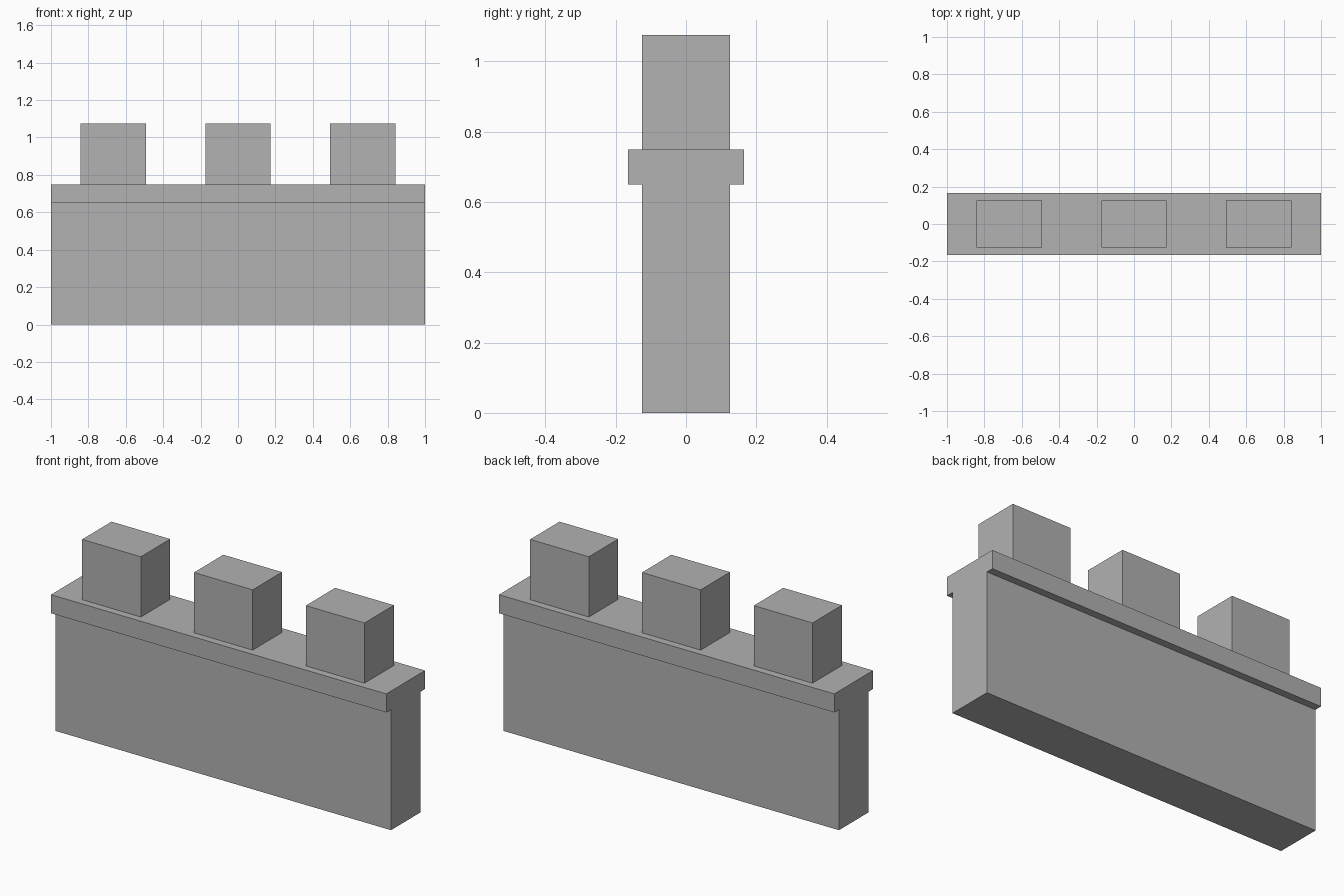
import bpy

cube = bpy.data.objects.get("Cube")
if cube:
    bpy.data.objects.remove(cube, do_unlink=True)

# Single stone colour
stone = bpy.data.materials.new("stone_grey")
stone.use_nodes = True
grey = (0.445, 0.445, 0.445, 1)
stone.diffuse_color = grey
stone.node_tree.nodes["Principled BSDF"].inputs["Base Color"].default_value = grey


def block(name, x, width, depth, bottom, top):
    """Box centred on y = 0, spanning bottom to top."""
    bpy.ops.mesh.primitive_cube_add(size=1, location=(x, 0, (bottom + top) / 2))
    obj = bpy.context.object
    obj.name = name
    obj.scale = (width, depth, top - bottom)
    bpy.ops.object.transform_apply(location=False, rotation=False, scale=True)
    obj.data.materials.append(stone)
    return obj


WALL_DEPTH = 0.25
LEDGE_BOTTOM, LEDGE_TOP = 0.65, 0.75

# Wall body and the overhanging ledge
block("wall", 0, 2, WALL_DEPTH, 0, LEDGE_BOTTOM)
block("ledge", 0, 2, 0.33, LEDGE_BOTTOM, LEDGE_TOP)

# Three evenly spaced battlements
for side, name in ((-1, "right"), (0, "middle"), (1, "left")):
    block(name + "_battlement", side * 0.667, 0.35, WALL_DEPTH, LEDGE_TOP, 1.075)
